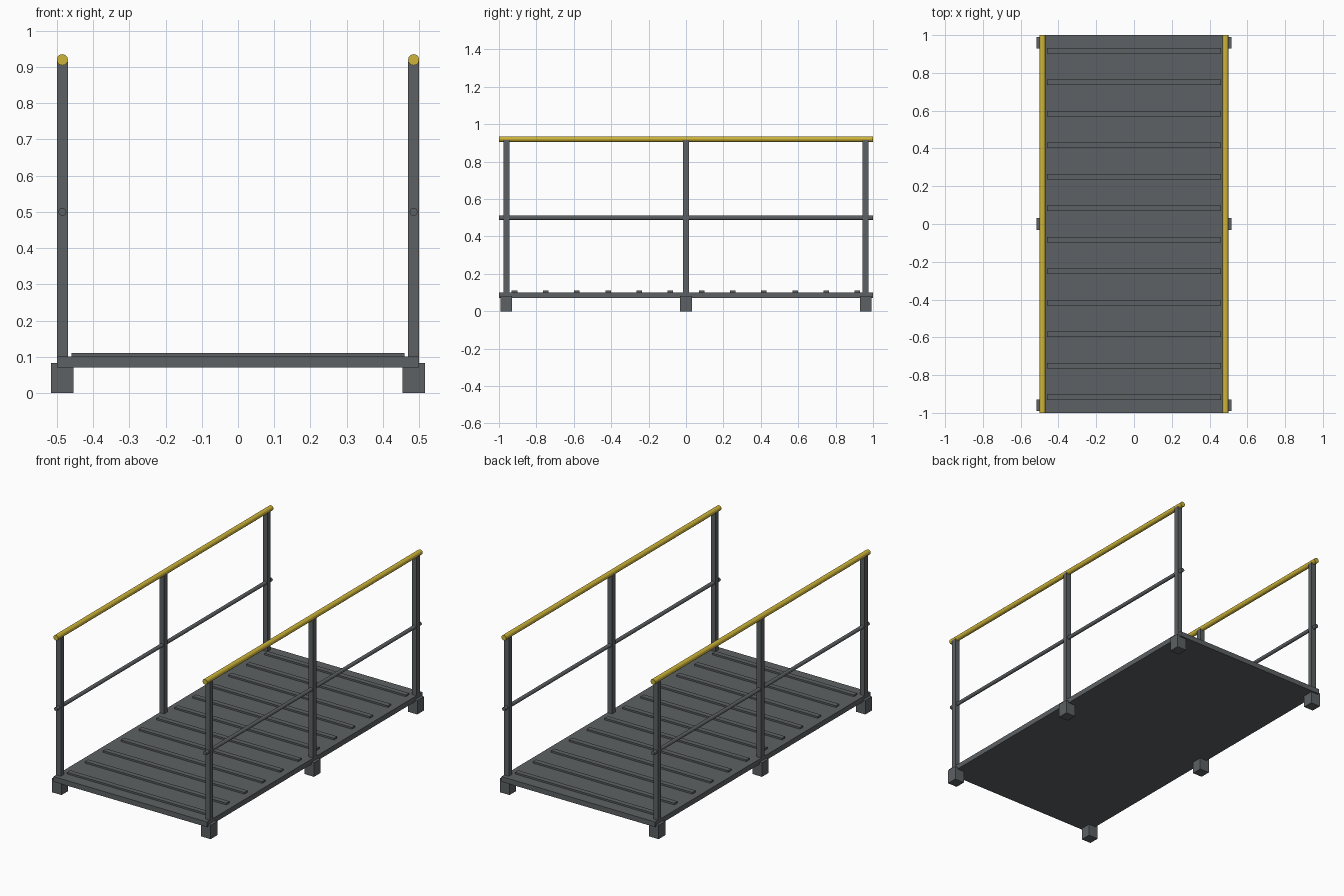
import bpy
from math import pi

if "Cube" in bpy.data.objects:
    bpy.data.objects.remove(bpy.data.objects["Cube"])


def material(name, rgb):
    m = bpy.data.materials.new(name)
    m.diffuse_color = (*rgb, 1)
    m.use_nodes = True
    m.node_tree.nodes["Principled BSDF"].inputs["Base Color"].default_value = m.diffuse_color
    return m


STEEL = material("dark_steel", (0.11, 0.12, 0.125))
YELLOW = material("safety_yellow", (0.62, 0.46, 0.04))


def finish(name, mat):
    ob = bpy.context.object
    ob.name = name
    ob.data.materials.append(mat)
    return ob


def box(name, x, y, z0, z1, sx, sy):
    bpy.ops.mesh.primitive_cube_add(size=1, location=(x, y, (z0 + z1) / 2))
    ob = finish(name, STEEL)
    ob.scale = (sx, sy, z1 - z0)
    bpy.ops.object.transform_apply(location=False, rotation=False, scale=True)
    return ob


def rail(name, x, z, radius, mat):
    bpy.ops.mesh.primitive_cylinder_add(vertices=12, radius=radius, depth=2,
                                        location=(x, 0, z), rotation=(pi / 2, 0, 0))
    return finish(name, mat)


# Deck plate with raised anti-slip slats
box("deck", 0, 0, 0.07, 0.10, 1.0, 2.0)
for i in range(12):
    box(f"slat_{i + 1}", 0, -0.9167 + i / 6, 0.098, 0.11, 0.92, 0.03)

# Feet, posts and rails on both sides
for side, x in (("left", -0.485), ("right", 0.485)):
    for place, y in (("front", -0.96), ("middle", 0), ("back", 0.96)):
        box(f"{side}_{place}_foot", x, y, 0, 0.082, 0.062, 0.062)
        box(f"{side}_{place}_post", x, y, 0.09, 0.915, 0.03, 0.03)
    rail(f"{side}_handrail", x, 0.92, 0.0155, YELLOW)
    rail(f"{side}_mid_rail", x, 0.50, 0.011, STEEL)
